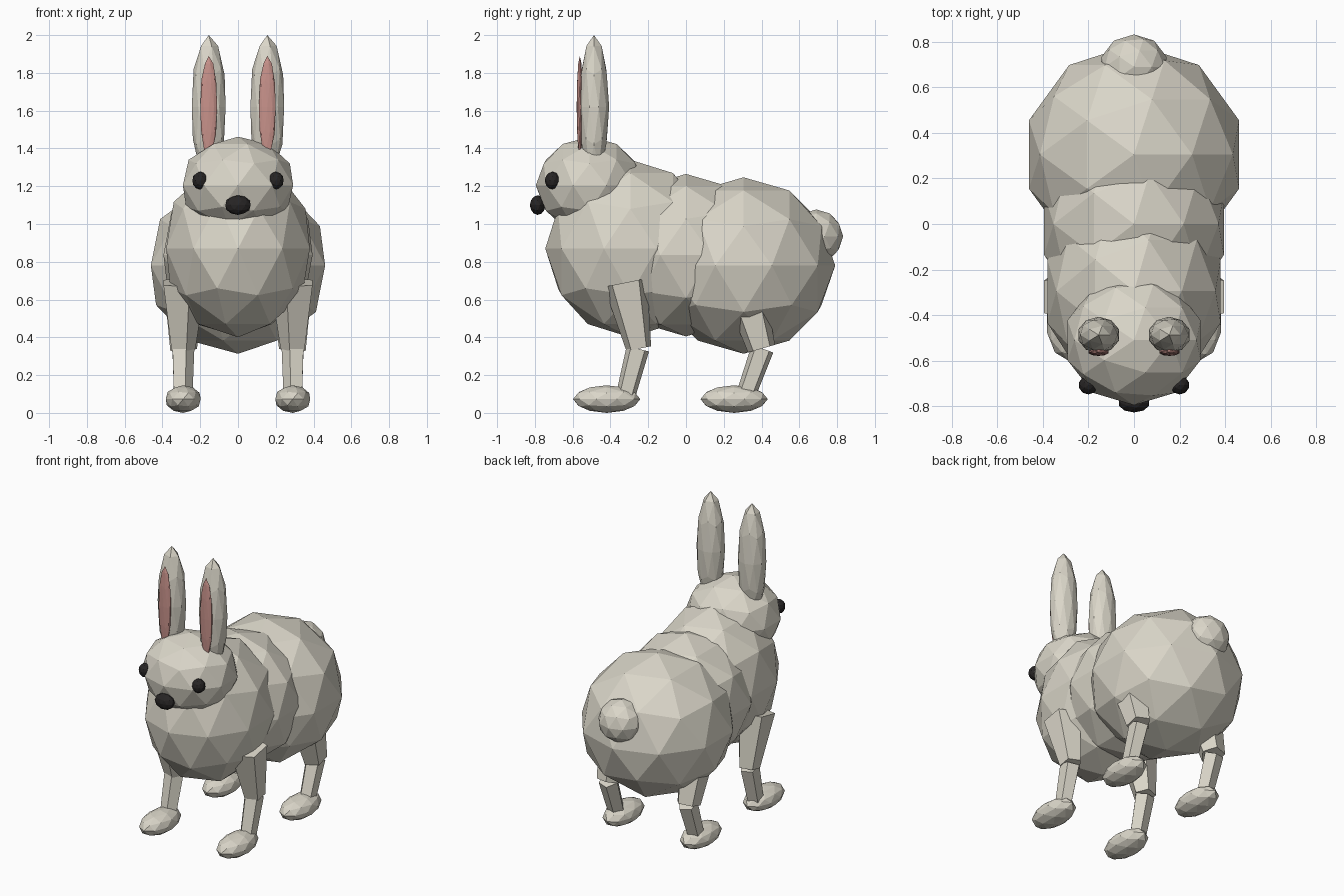
import bpy, bmesh, math
from mathutils import Vector

if "Cube" in bpy.data.objects:
    bpy.data.objects.remove(bpy.data.objects["Cube"])


def material(name, rgb):
    m = bpy.data.materials.new(name)
    m.diffuse_color = (*rgb, 1)
    m.use_nodes = True
    m.node_tree.nodes["Principled BSDF"].inputs["Base Color"].default_value = m.diffuse_color
    return m


FUR = material("cream fur", (0.70, 0.67, 0.58))
PINK = material("ear pink", (0.58, 0.29, 0.26))
DARK = material("dark brown black", (0.02, 0.018, 0.018))


def blob(name, centre, radii, mat=FUR):
    """Faceted ellipsoid with 80 flat triangles."""
    bpy.ops.mesh.primitive_ico_sphere_add(subdivisions=2, radius=1, location=centre)
    ob = bpy.context.object
    ob.name = name
    ob.scale = radii
    bpy.ops.object.transform_apply(location=False, rotation=False, scale=True)
    ob.data.materials.append(mat)
    return ob


def limb(name, top, bottom, r_top, r_bottom, side):
    """Tapered five-sided segment, one flat face turned outwards."""
    top, bottom = Vector(top), Vector(bottom)
    across = Vector((side, 0, 0))
    along = (top - bottom).normalized().cross(across).normalized()
    bm = bmesh.new()
    rings = []
    for c, r in ((bottom, r_bottom), (top, r_top)):
        angles = [math.radians(36 + 72 * k) for k in range(5)]
        rings.append([bm.verts.new(c + r * (math.cos(a) * across + math.sin(a) * along))
                      for a in angles])
        bm.faces.new(rings[-1])
    for k in range(5):
        n = (k + 1) % 5
        bm.faces.new((rings[0][k], rings[0][n], rings[1][n], rings[1][k]))
    bmesh.ops.recalc_face_normals(bm, faces=bm.faces[:])
    me = bpy.data.meshes.new(name)
    bm.to_mesh(me)
    bm.free()
    me.materials.append(FUR)
    ob = bpy.data.objects.new(name, me)
    bpy.context.collection.objects.link(ob)


# Body, head and tail
blob("rump", (0, 0.305, 0.78), (0.485, 0.485, 0.467))
blob("belly", (0, 0.0, 0.835), (0.415, 0.44, 0.43))
blob("chest", (0, -0.295, 0.87), (0.40, 0.45, 0.47))
blob("head", (0, -0.51, 1.205), (0.307, 0.285, 0.257))
blob("tail", (0, 0.69, 0.935), (0.15, 0.142, 0.142))
blob("nose", (0, -0.785, 1.10), (0.07, 0.042, 0.052), DARK)

for side, label in ((1, "right"), (-1, "left")):
    # Face and ears
    blob(f"{label}_eye", (side * 0.20, -0.707, 1.23), (0.043, 0.041, 0.047), DARK)
    blob(f"{label}_ear", (side * 0.155, -0.487, 1.62), (0.094, 0.08, 0.38))
    blob(f"{label}_inner_ear", (side * 0.155, -0.562, 1.62), (0.046, 0.017, 0.27), PINK)

    # Front leg
    x = side * 0.295
    limb(f"{label}_front_upper_leg", (x, -0.32, 0.69), (x, -0.25, 0.34), 0.123, 0.07, side)
    limb(f"{label}_front_lower_leg", (x, -0.255, 0.34), (x, -0.32, 0.09), 0.064, 0.054, side)
    blob(f"{label}_front_foot", (side * 0.29, -0.42, 0.073), (0.097, 0.178, 0.073))

    # Hind leg
    limb(f"{label}_hind_upper_leg", (x, 0.31, 0.65), (x, 0.40, 0.34), 0.115, 0.078, side)
    limb(f"{label}_hind_lower_leg", (x, 0.405, 0.34), (x, 0.315, 0.09), 0.064, 0.054, side)
    blob(f"{label}_hind_foot", (side * 0.29, 0.255, 0.073), (0.097, 0.178, 0.073))
